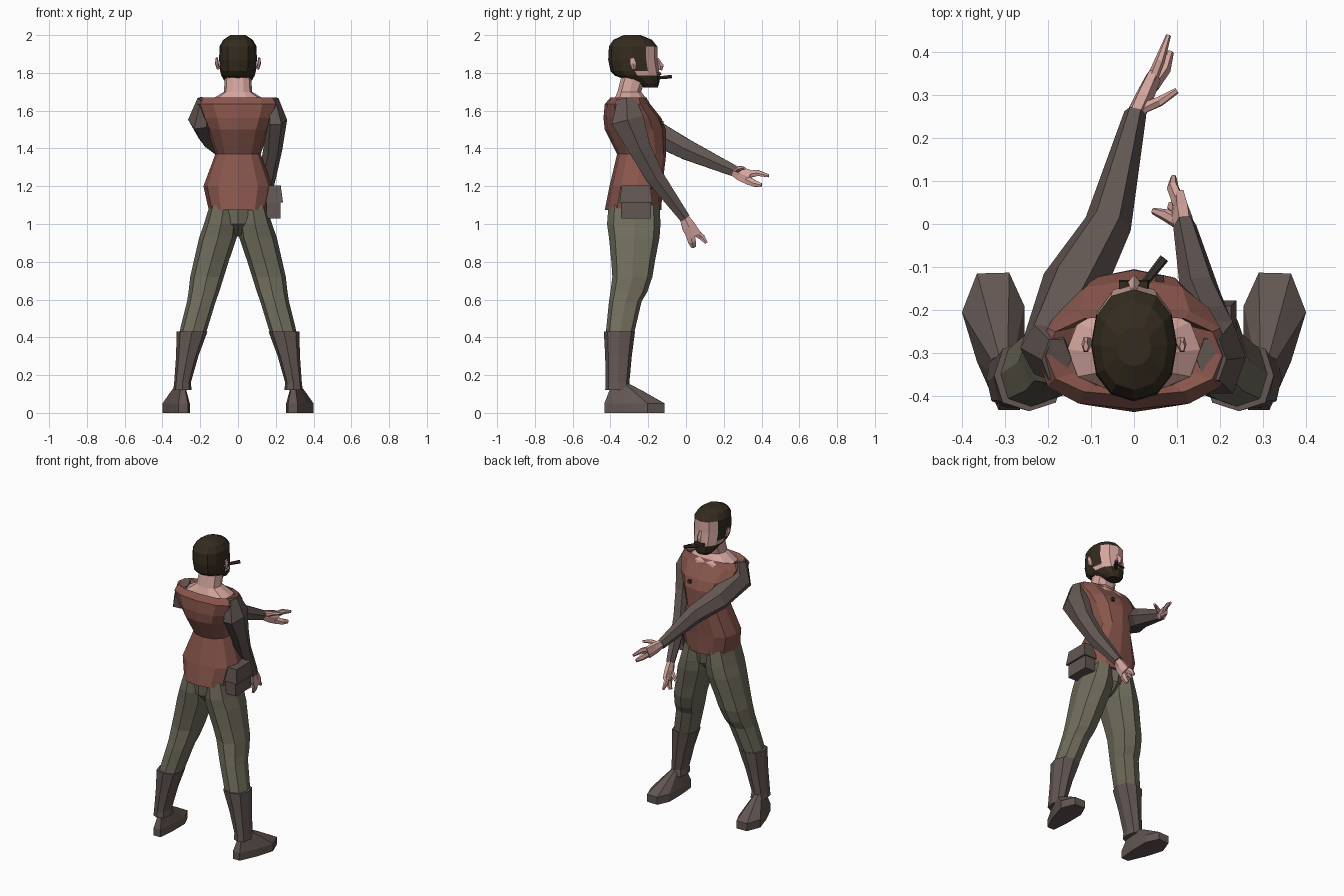
import bpy, bmesh, math
from mathutils import Vector


def material(name, r, g, b):
    m = bpy.data.materials.new(name)
    lin = [((c / 255 + 0.055) / 1.055) ** 2.4 for c in (r, g, b)]
    m.diffuse_color = (*lin, 1)
    return m


SKIN = material("skin", 212, 165, 158)
VEST = material("rust_vest", 136, 86, 76)
CLOTH = material("brown_leather", 98, 86, 82)
TROUSER = material("olive_cloth", 112, 109, 92)
HAIR = material("dark_hair", 52, 43, 31)
BLACK = material("charcoal", 58, 52, 50)


def skin_rings(name, rings, mats, rule=None):
    """Join equal-length rings of points into a capped flat-shaded solid."""
    bm = bmesh.new()
    loops = [[bm.verts.new(p) for p in r] for r in rings]
    n = len(loops[0])
    for a, b in zip(loops, loops[1:]):
        for i in range(n):
            j = (i + 1) % n
            bm.faces.new((a[i], a[j], b[j], b[i]))
    bm.faces.new(loops[0][::-1])
    bm.faces.new(loops[-1])
    bmesh.ops.recalc_face_normals(bm, faces=bm.faces[:])
    if rule:
        for f in bm.faces:
            f.material_index = rule(f.calc_center_median())
    me = bpy.data.meshes.new(name)
    bm.to_mesh(me)
    bm.free()
    for m in mats:
        me.materials.append(m)
    ob = bpy.data.objects.new(name, me)
    bpy.context.collection.objects.link(ob)
    return ob


def power(v, p):
    return math.copysign(abs(v) ** p, v)


def stack(name, rows, mats, n=8, p=0.8, rule=None, side=1):
    """Horizontal sections given as (z, x min, x max, y back, y front)."""
    rings = []
    for z, x0, x1, y0, y1 in rows:
        ring = []
        for i in range(n):
            t = 2 * math.pi * i / n
            ring.append((side * ((x0 + x1) / 2 + (x1 - x0) / 2 * power(math.cos(t), p)),
                         (y0 + y1) / 2 + (y1 - y0) / 2 * power(math.sin(t), p), z))
        rings.append(ring)
    return skin_rings(name, rings, mats, rule)


def tube(name, path, mat, n=6):
    """Sections along a path of (x, y, z, half width, half height)."""
    pts = [Vector(q[:3]) for q in path]
    rings = []
    for k, q in enumerate(path):
        t = (pts[min(k + 1, len(pts) - 1)] - pts[max(k - 1, 0)]).normalized()
        a = Vector((1, 0, 0))
        a = (a - t * a.dot(t)).normalized()
        b = t.cross(a)
        rings.append([pts[k] + a * q[3] * math.cos(2 * math.pi * i / n)
                      + b * q[4] * math.sin(2 * math.pi * i / n) for i in range(n)])
    return skin_rings(name, rings, [mat])


def box(name, x0, x1, y0, y1, z0, z1, mat, taper=0.0):
    def ring(z, t):
        return [(x0, y0 + t, z), (x1 - t, y0 + t, z), (x1 - t, y1 - t, z), (x0, y1 - t, z)]
    return skin_rings(name, [ring(z0, 0), ring(z1, taper)], [mat])


def sym(z, x, y0, y1):
    return (z, -x, x, y0, y1)


# Vest with waist, chest and shoulder straps
stack("vest", [sym(1.075, .155, -.43, -.13), sym(1.20, .183, -.405, -.125),
               sym(1.37, .12, -.365, -.105), sym(1.50, .165, -.43, -.107),
               sym(1.56, .195, -.437, -.13), sym(1.635, .225, -.43, -.19),
               sym(1.67, .205, -.40, -.21), sym(1.645, .155, -.385, -.20)], [VEST], 12)
box("chest_badge", .05, .07, -.135, -.118, 1.525, 1.545, BLACK)

# Bare shoulders and neck
stack("neck_base", [sym(1.63, .155, -.39, -.19), sym(1.65, .155, -.388, -.195),
                    sym(1.70, .075, -.365, -.235), sym(1.80, .068, -.34, -.20)], [SKIN], 10)


# Head: hair on the crown, back and sideburns, with a beard on the jaw
def head_rule(c):
    return 1 if c.z > 1.95 or c.z < 1.795 or c.y < -.235 else 0


stack("head", [sym(1.722, .045, -.225, -.15), sym(1.745, .065, -.27, -.142),
               sym(1.785, .088, -.375, -.138), sym(1.81, .095, -.40, -.142),
               sym(1.87, .10, -.412, -.15), sym(1.94, .098, -.408, -.152),
               sym(1.975, .078, -.385, -.18), sym(2.0, .04, -.33, -.24)],
      [SKIN, HAIR], 12, 0.9, head_rule)
tube("nose", [(0, -.152, 1.875, .008, .008), (0, -.135, 1.835, .014, .018),
              (0, -.138, 1.815, .018, .012)], SKIN, 4)
box("moustache", -.035, .035, -.16, -.13, 1.79, 1.803, HAIR, .004)
tube("cigar", [(.015, -.15, 1.773, .009, .009), (.07, -.08, 1.78, .011, .011)], BLACK)

for s, label in ((1, "right"), (-1, "left")):
    # Ear
    tube(label + "_ear", [(s * .104, -.275, 1.82, .008, .012), (s * .112, -.28, 1.85, .010, .02),
                          (s * .112, -.285, 1.88, .006, .012)], SKIN)
    # Trouser leg
    stack(label + "_trouser_leg", [
        (1.10, 0, .15, -.41, -.14), (1.0, 0, .18, -.418, -.135), (.93, .006, .205, -.408, -.14),
        (.80, .05, .235, -.395, -.165), (.72, .075, .253, -.39, -.178),
        (.64, .10, .262, -.40, -.205), (.59, .118, .27, -.408, -.235),
        (.42, .17, .312, -.425, -.275)], [TROUSER], side=s)
    # Boot shaft
    stack(label + "_boot_shaft", [
        (.12, .245, .343, -.428, -.29), (.16, .25, .338, -.425, -.30),
        (.30, .21, .328, -.428, -.287), (.43, .162, .325, -.435, -.27)],
        [CLOTH], side=s)
    # Foot, turned slightly outward
    sole = [(.315, -.432), (.365, -.32), (.40, -.205), (.365, -.115),
            (.29, -.113), (.255, -.19), (.255, -.32), (.265, -.432)]
    rings = []
    for z, k in ((0, 0), (.05, 0), (.11, .4), (.155, .72)):
        rings.append([(s * (x + (.295 - x) * k), y + (-.375 - y) * k, z) for x, y in sole])
    skin_rings(label + "_foot", rings, [CLOTH])

# Trouser seat
stack("trouser_seat", [sym(.935, .012, -.34, -.22), sym(1.0, .09, -.41, -.15),
                       sym(1.10, .15, -.415, -.14)], [TROUSER])

# Lowered arm
tube("right_sleeve", [(.18, -.315, 1.66, .035, .055), (.20, -.31, 1.55, .06, .10),
                      (.185, -.245, 1.40, .05, .068), (.155, -.165, 1.25, .047, .055),
                      (.118, -.005, 1.03, .027, .032)], CLOTH)
tube("right_palm", [(.118, -.015, 1.045, .023, .026), (.112, .015, .985, .024, .042),
                    (.106, .045, .935, .018, .045)], SKIN)
tube("right_fingers", [(.108, .04, .965, .016, .024), (.09, .085, .93, .014, .018),
                       (.092, .108, .90, .007, .009)], SKIN)
tube("right_curled_fingers", [(.11, .02, .95, .016, .028), (.10, .032, .905, .014, .024),
                              (.085, .04, .878, .009, .014)], SKIN)
tube("right_thumb", [(.11, .0, .99, .014, .018), (.075, .02, .955, .014, .015),
                     (.045, .03, .93, .007, .008)], SKIN)

# Outstretched arm
tube("left_sleeve", [(-.18, -.315, 1.66, .035, .055), (-.20, -.295, 1.56, .065, .09),
                     (-.14, -.14, 1.47, .075, .072), (-.06, 0, 1.395, .055, .062),
                     (.003, .257, 1.28, .026, .034)], CLOTH)
tube("left_palm", [(0, .245, 1.285, .022, .028), (.022, .29, 1.265, .022, .042),
                   (.045, .34, 1.245, .018, .046)], SKIN)
tube("left_long_fingers", [(.035, .32, 1.262, .014, .024), (.06, .38, 1.27, .012, .018),
                           (.08, .438, 1.255, .006, .009)], SKIN)
tube("left_short_fingers", [(.045, .32, 1.235, .014, .025), (.07, .36, 1.215, .016, .02),
                            (.085, .40, 1.205, .008, .012)], SKIN)
tube("left_thumb", [(.01, .265, 1.28, .014, .016), (.06, .285, 1.295, .012, .014),
                    (.10, .31, 1.295, .007, .008)], SKIN)

# Hip pouch with overhanging flap
box("pouch_body", .15, .225, -.345, -.185, 1.03, 1.14, CLOTH)
box("pouch_flap", .145, .238, -.352, -.178, 1.115, 1.205, CLOTH, .012)
